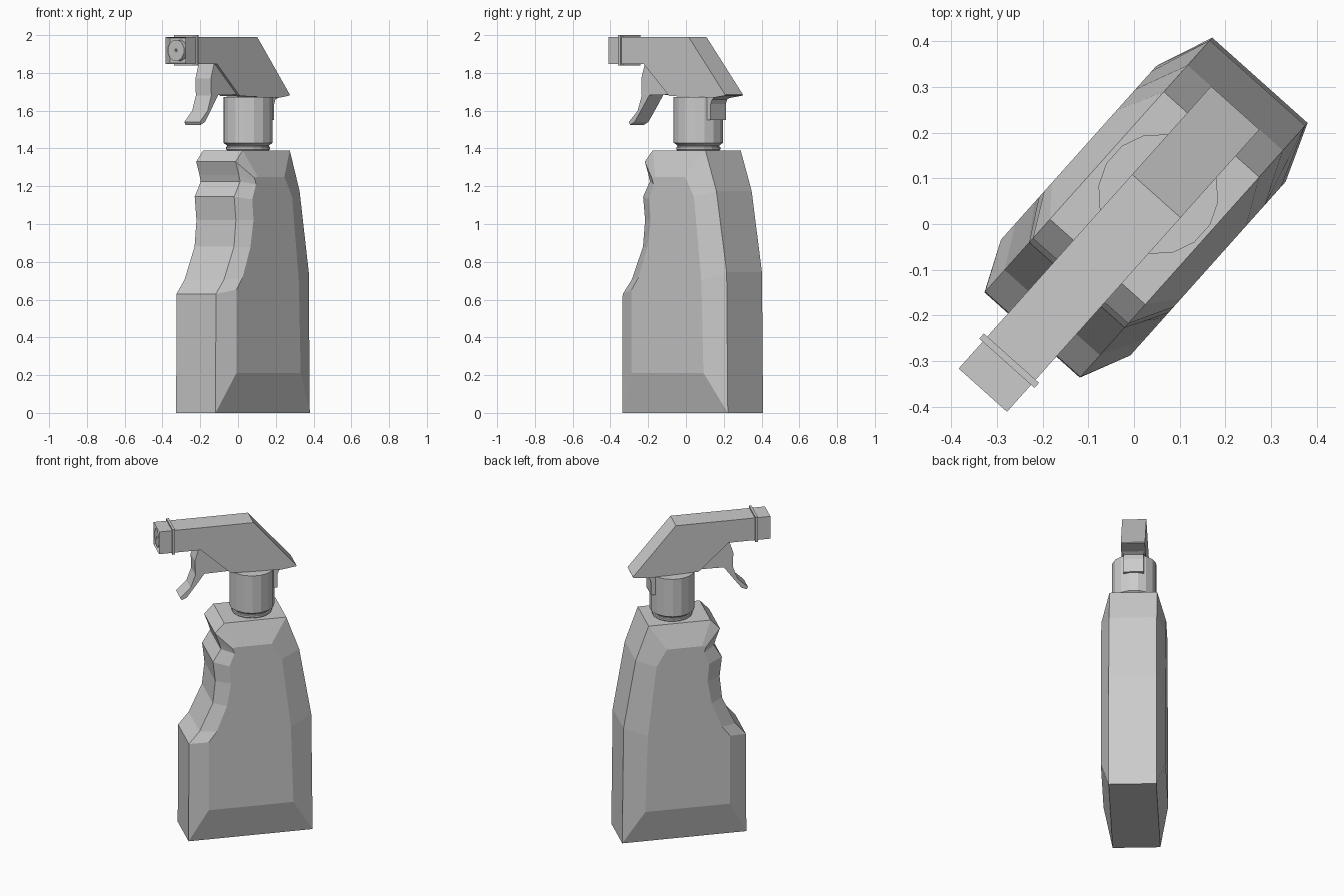
import bpy, bmesh, math
from mathutils import Matrix

if "Cube" in bpy.data.objects:
    bpy.data.objects.remove(bpy.data.objects["Cube"])

# The whole model is built along local X (nozzle at -X) and turned about z
TURN = Matrix.Translation((-0.003, 0.003, 0)) @ Matrix.Rotation(math.radians(48.2), 4, 'Z')


def finish(name, bm):
    bmesh.ops.recalc_face_normals(bm, faces=bm.faces)
    mesh = bpy.data.meshes.new(name)
    bm.to_mesh(mesh)
    bm.free()
    ob = bpy.data.objects.new(name, mesh)
    ob.matrix_world = TURN
    bpy.context.collection.objects.link(ob)
    return ob


def ring(bm, pts, y):
    return [bm.verts.new((x, y, z)) for x, z in pts]


def bridge(bm, a, b):
    n = len(a)
    for i in range(n):
        j = (i + 1) % n
        bm.faces.new((a[i], a[j], b[j], b[i]))


def slab(name, pts, half):
    """Side profile extruded symmetrically across the width."""
    bm = bmesh.new()
    a, b = ring(bm, pts, -half), ring(bm, pts, half)
    bridge(bm, a, b)
    bm.faces.new(a)
    bm.faces.new(b)
    return finish(name, bm)


def lathe(name, profile, sides, place):
    """Revolve (radius, height) points about z, capped at both ends."""
    bm = bmesh.new()
    rings = [[bm.verts.new((r * math.cos(2 * math.pi * (i + .5) / sides),
                            r * math.sin(2 * math.pi * (i + .5) / sides), h))
              for i in range(sides)] for r, h in profile]
    for a, b in zip(rings, rings[1:]):
        bridge(bm, a, b)
    bm.faces.new(rings[0])
    bm.faces.new(rings[-1])
    bm.transform(place)
    return finish(name, bm)


# Bottle: outer side profile, and the smaller raised panel on each side
outer = [(-.33, 0), (-.328, .63), (-.264, .705), (-.184, .88), (-.169, 1.02),
         (-.183, 1.145), (-.135, 1.225), (-.145, 1.26), (-.171, 1.33),
         (-.115, 1.39), (.259, 1.39), (.337, 1.175), (.41, .745), (.418, 0)]
panel = [(-.22, .212), (-.22, .652), (-.172, .716), (-.11, .875), (-.085, 1.02),
         (-.095, 1.13), (-.065, 1.21), (-.07, 1.225), (-.078, 1.245),
         (-.052, 1.25), (.16, 1.25), (.222, 1.145), (.275, .70), (.29, .212)]
bm = bmesh.new()
loops = [ring(bm, p, y) for p, y in
         ((panel, -.19), (outer, -.14), (outer, .14), (panel, .19))]
for a, b in zip(loops, loops[1:]):
    bridge(bm, a, b)
bm.faces.new(loops[0])
bm.faces.new(loops[-1])
finish("bottle", bm)

# Screw cap with the narrower bottle neck below it
lathe("neck_cap", [(.108, 1.385), (.118, 1.395), (.118, 1.407), (.112, 1.41),
                   (.112, 1.416), (.132, 1.43), (.132, 1.672)],
      16, Matrix.Translation((.084, 0, 0)))

# Sprayer head
slab("spray_head", [(-.42, 1.846), (-.42, 1.99), (.078, 1.99), (.337, 1.685),
                    (.335, 1.68), (.25, 1.668), (-.06, 1.678), (-.24, 1.846)], .071)

# Locking tab behind the cap
slab("rear_tab", [(.195, 1.55), (.225, 1.55), (.225, 1.635), (.235, 1.66),
                  (.265, 1.672), (.265, 1.69), (.195, 1.69)], .06)

# Trigger
slab("trigger", [(-.245, 1.855), (-.272, 1.77), (-.269, 1.68), (-.298, 1.60),
                 (-.36, 1.54), (-.352, 1.525), (-.32, 1.54), (-.26, 1.62),
                 (-.215, 1.682), (-.07, 1.685), (-.08, 1.75), (-.21, 1.86)], .055)

# Flange between head and nozzle
slab("nozzle_flange", [(-.413, 1.838), (-.398, 1.838), (-.398, 2.0), (-.413, 2.0)], .081)

# Nozzle block with a recessed front face
tip = slab("nozzle_block", [(-.492, 1.846), (-.41, 1.846), (-.41, 1.99), (-.492, 1.99)], .071)
bm = bmesh.new()
bm.from_mesh(tip.data)
front = min(bm.faces, key=lambda f: f.calc_center_median().x)
bmesh.ops.inset_region(bm, faces=[front], thickness=.009)
bmesh.ops.translate(bm, verts=front.verts, vec=(.03, 0, 0))
bm.to_mesh(tip.data)
bm.free()

# Round nozzle with a small outlet hole
lathe("nozzle_outlet", [(.058, 0), (.058, .027), (.008, .027), (.008, .01)], 12,
      Matrix.Translation((-.462, 0, 1.919)) @ Matrix.Rotation(-math.pi / 2, 4, 'Y'))
